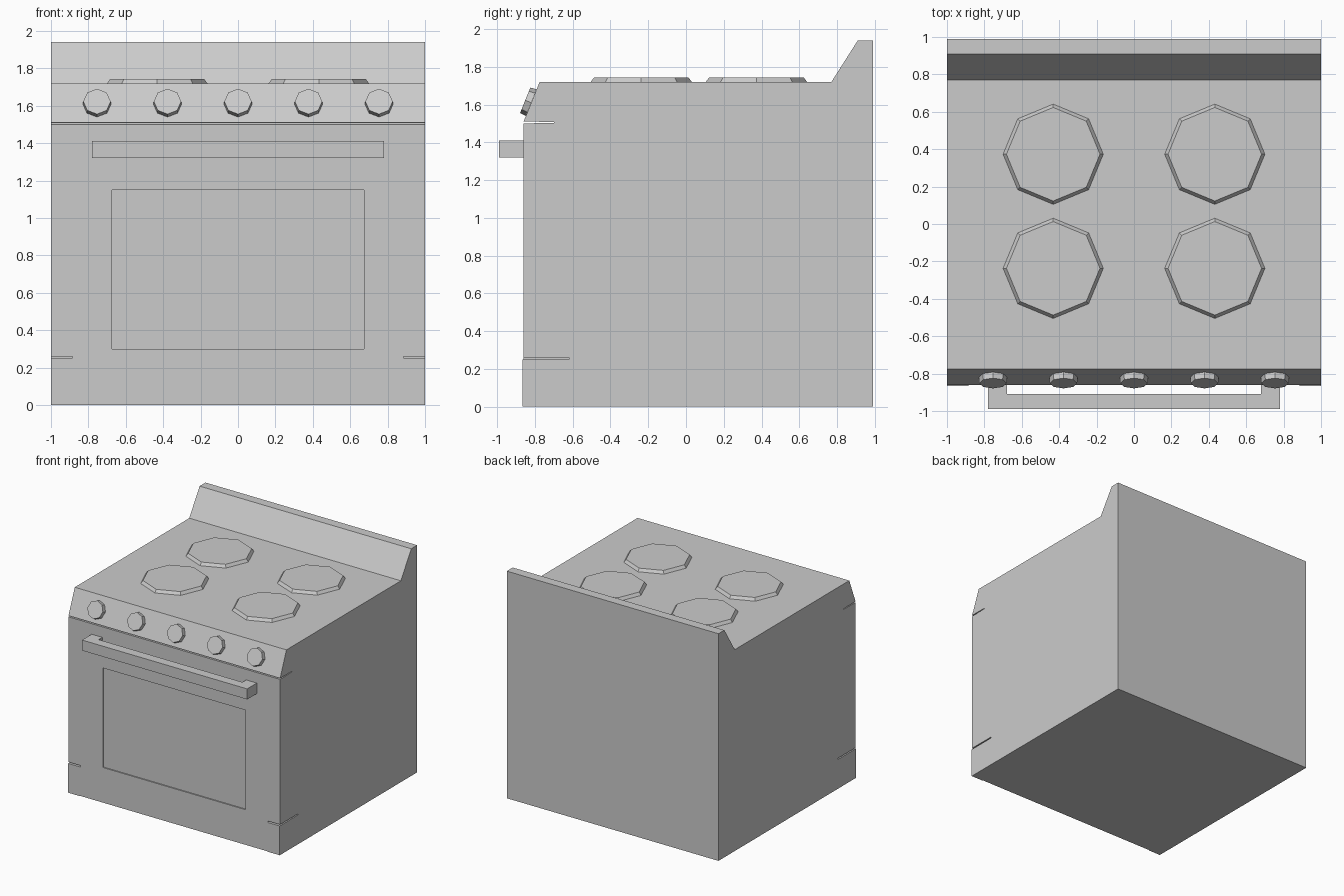
import bpy, bmesh, math
from mathutils import Matrix, Vector

if "Cube" in bpy.data.objects:
    bpy.data.objects.remove(bpy.data.objects["Cube"])


def finish(name, bm):
    bmesh.ops.recalc_face_normals(bm, faces=bm.faces[:])
    mesh = bpy.data.meshes.new(name)
    bm.to_mesh(mesh)
    bm.free()
    obj = bpy.data.objects.new(name, mesh)
    bpy.context.collection.objects.link(obj)
    return obj


def extrude(name, points, vec):
    bm = bmesh.new()
    face = bm.faces.new([bm.verts.new(p) for p in points])
    geo = bmesh.ops.extrude_face_region(bm, geom=[face])["geom"]
    verts = [g for g in geo if isinstance(g, bmesh.types.BMVert)]
    bmesh.ops.translate(bm, verts=verts, vec=vec)
    # keep the starting cap so the solid is closed
    if face not in bm.faces[:]:
        bmesh.ops.holes_fill(bm, edges=bm.edges[:])
    return finish(name, bm)


def box(name, x0, x1, y0, y1, z0, z1):
    pts = [(x0, y0, z0), (x1, y0, z0), (x1, y1, z0), (x0, y1, z0)]
    return extrude(name, pts, (0, 0, z1 - z0))


def octagon_disc(name, base, axis, r_base, r_top, height):
    bm = bmesh.new()
    bmesh.ops.create_cone(bm, cap_ends=True, segments=8, radius1=r_base,
                          radius2=r_top, depth=height)
    axis = Vector(axis).normalized()
    rot = Vector((0, 0, 1)).rotation_difference(axis).to_matrix().to_4x4()
    bm.transform(Matrix.Translation(Vector(base) + axis * height / 2) @ rot)
    return finish(name, bm)


def cut(obj, cutter):
    mod = obj.modifiers.new("cut", "BOOLEAN")
    mod.operation, mod.solver, mod.object = "DIFFERENCE", "EXACT", cutter
    bpy.context.view_layer.objects.active = obj
    bpy.ops.object.modifier_apply(modifier=mod.name)
    bpy.data.objects.remove(cutter)


# Body: side profile with the seam below the control panel and the backsplash
profile = [(-0.86, 0), (-0.86, 1.50), (-0.70, 1.503), (-0.70, 1.508),
           (-0.86, 1.51), (-0.775, 1.72), (0.77, 1.72), (0.91, 1.94),
           (0.99, 1.94), (0.99, 0)]
body = extrude("oven_body", [(-1, y, z) for y, z in profile], (2, 0, 0))

# Recessed oven window
cut(body, box("window_cutter", -0.675, 0.675, -0.9, -0.85, 0.30, 1.15))

# Lower corner slits, with the slightly raised drawer corners under them
for s, side in ((-1, "left"), (1, "right")):
    a, b = sorted((s * 0.885, s * 1.05))
    cut(body, box("slit_cutter", a, b, -0.9, -0.62, 0.25, 0.26))
    a, b = sorted((s * 0.885, s * 1.0))
    box("drawer_corner_" + side, a, b, -0.865, -0.86, 0, 0.25)

# Door handle: one U-shaped bar
outline = [(-0.78, -0.86), (-0.78, -0.99), (0.78, -0.99), (0.78, -0.86),
           (0.68, -0.86), (0.68, -0.91), (-0.68, -0.91), (-0.68, -0.86)]
extrude("door_handle", [(x, y, 1.32) for x, y in outline], (0, 0, 0.09))

# Hob plates
for y, row in ((-0.237, "front"), (0.373, "rear")):
    for x, side in ((-0.432, "left"), (0.432, "right")):
        octagon_disc(f"burner_{row}_{side}", (x, y, 1.72), (0, 0, 1),
                     0.268, 0.25, 0.024)

# Control knobs, square to the sloped panel
for i in range(5):
    octagon_disc(f"knob_{i + 1}", ((i - 2) * 0.377, -0.82, 1.61),
                 (0, -0.21, 0.085), 0.076, 0.073, 0.034)
